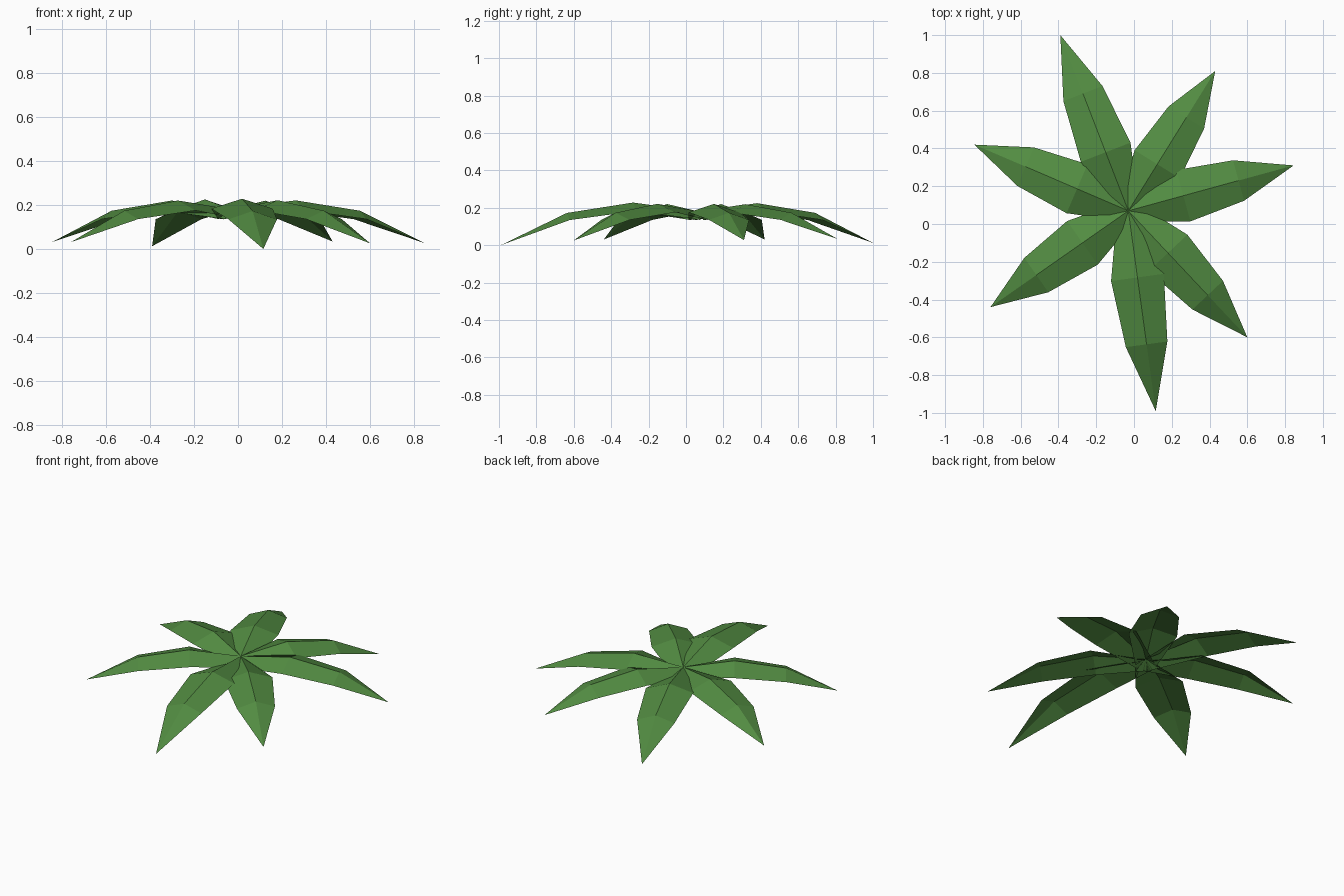
import bpy, math

if "Cube" in bpy.data.objects:
    bpy.data.objects.remove(bpy.data.objects["Cube"])

green = bpy.data.materials.new("leaf_green")
green.diffuse_color = (0.085, 0.262, 0.054, 1)
green.use_nodes = True
green.node_tree.nodes["Principled BSDF"].inputs["Base Color"].default_value = green.diffuse_color

CENTRE = (-0.03, 0.07, 0.18)
# leaf tips seen from above
TIPS = [(-0.39, 1.0), (0.43, 0.81), (0.845, 0.31), (0.60, -0.60),
        (0.115, -0.99), (-0.76, -0.44), (-0.845, 0.42)]
# stations along a leaf: fraction of length, half width, ridge rise per length, edge drop
STATIONS = [(0.0, 0.06, 0.0, 0.045), (0.333, 0.141, 0.045, 0.045),
            (0.667, 0.111, -0.007, 0.038)]
TIP_RISE = -0.168


def make_leaf(name, tip):
    cx, cy, cz = CENTRE
    dx, dy = tip[0] - cx, tip[1] - cy
    length = math.hypot(dx, dy)
    ux, uy = dx / length, dy / length
    verts, faces = [], []
    # folded cross-sections: left edge, ridge, right edge
    for t, half, rise, drop in STATIONS:
        for side in (1, 0, -1):
            verts.append((cx + dx * t - uy * half * side,
                          cy + dy * t + ux * half * side,
                          cz + rise * length - drop * abs(side)))
    verts.append((tip[0], tip[1], cz + TIP_RISE * length))
    for i in range(len(STATIONS) - 1):
        for j in (0, 1):
            a = 3 * i + j
            faces.append((a, a + 1, a + 4, a + 3))
    # pointed end
    last = 3 * (len(STATIONS) - 1)
    end = len(verts) - 1
    faces += [(last, last + 1, end), (last + 1, last + 2, end)]
    mesh = bpy.data.meshes.new(name)
    mesh.from_pydata(verts, [], [tuple(reversed(f)) for f in faces])
    mesh.materials.append(green)
    mesh.update()
    # make the upper surface the outward one
    if sum(p.normal.z for p in mesh.polygons) < 0:
        mesh.flip_normals()
    bpy.context.collection.objects.link(bpy.data.objects.new(name, mesh))


for n, tip in enumerate(TIPS, 1):
    make_leaf(f"leaf_{n}", tip)
